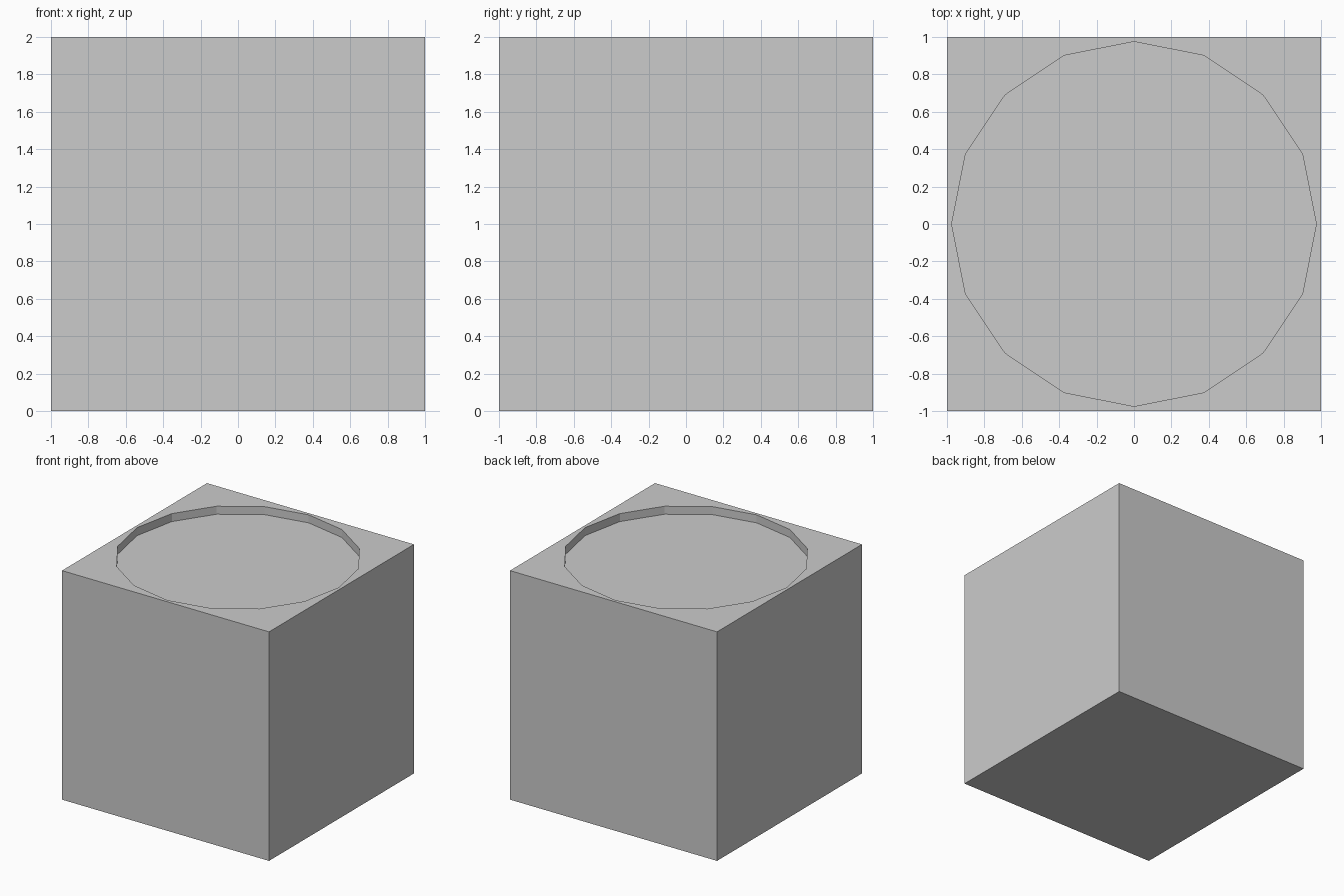
import bpy

if "Cube" in bpy.data.objects:
    bpy.data.objects.remove(bpy.data.objects["Cube"])

R, DEPTH = 0.975, 0.07

# Solid cube body
bpy.ops.mesh.primitive_cube_add(size=2, location=(0, 0, 1))
body = bpy.context.object
body.name = "block_body"

# 16-sided cutter for the shallow round recess in the top
bpy.ops.mesh.primitive_cylinder_add(vertices=16, radius=R, depth=1,
                                    location=(0, 0, 2 - DEPTH + 0.5))
cutter = bpy.context.object
cutter.name = "recess_cutter"
cutter.hide_render = True

# Cut the recess, then discard the cutter
mod = body.modifiers.new("recess", 'BOOLEAN')
mod.operation = 'DIFFERENCE'
mod.solver = 'EXACT'
mod.object = cutter
bpy.context.view_layer.objects.active = body
bpy.ops.object.modifier_apply(modifier=mod.name)
bpy.data.objects.remove(cutter, do_unlink=True)
